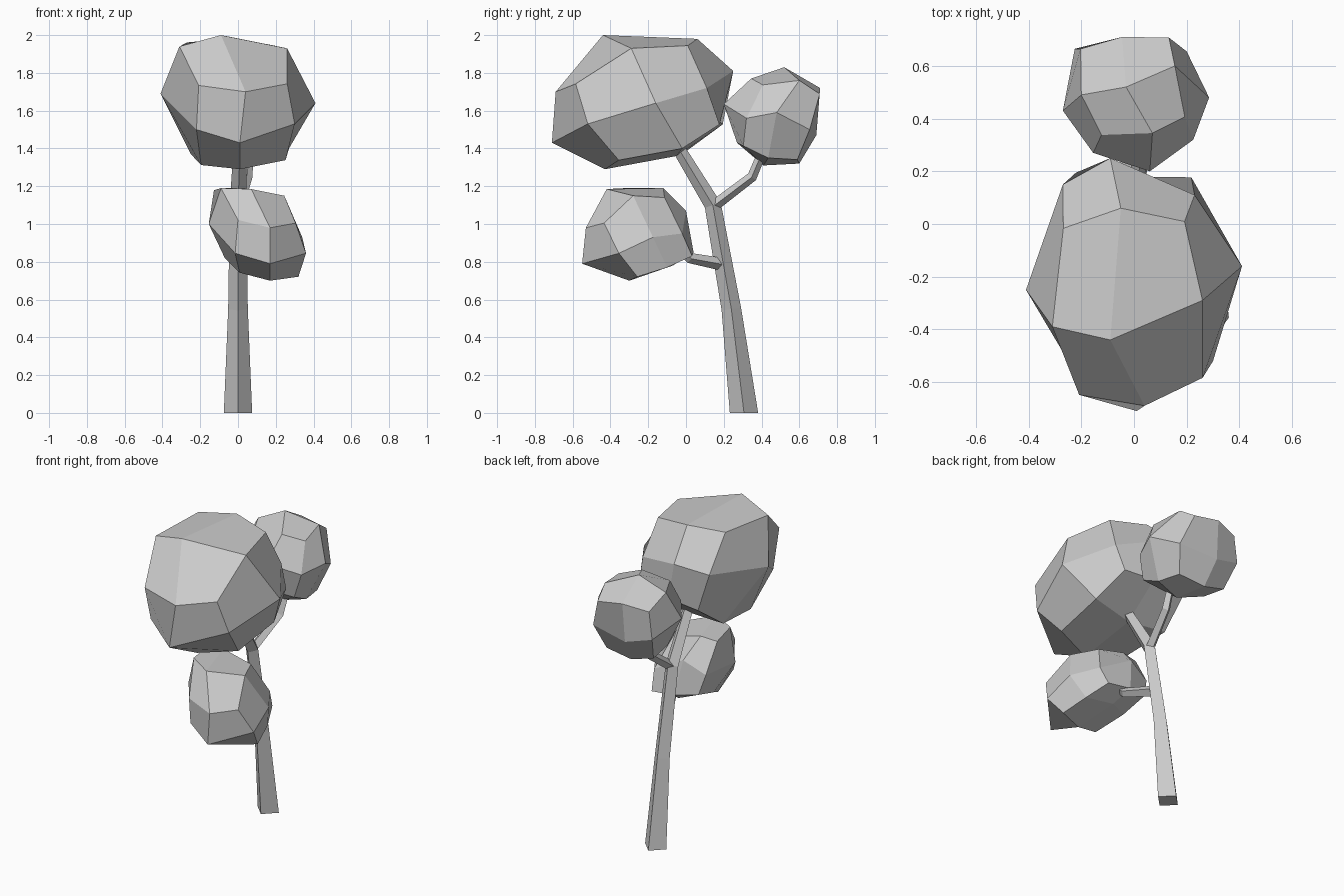
import bpy
import bmesh
from mathutils import Vector

cube = bpy.data.objects.get("Cube")
if cube:
    bpy.data.objects.remove(cube, do_unlink=True)

# One plain grey for the whole tree
grey = bpy.data.materials.new("light_grey")
grey.use_nodes = True
colour = (0.6, 0.6, 0.6, 1)
grey.diffuse_color = colour
grey.node_tree.nodes["Principled BSDF"].inputs["Base Color"].default_value = colour


def finish(name, bm):
    bmesh.ops.recalc_face_normals(bm, faces=bm.faces[:])
    mesh = bpy.data.meshes.new(name)
    bm.to_mesh(mesh)
    bm.free()
    mesh.materials.append(grey)
    obj = bpy.data.objects.new(name, mesh)
    bpy.context.collection.objects.link(obj)
    return obj


def crown(name, **points):
    """Faceted blob from a once-divided cube. Points are named by direction
    (top, down, front, back, left as -x, right as +x); corners round off between them."""
    points = {key: Vector(value) for key, value in points.items()}
    centre = sum(points.values(), Vector()) / len(points)

    bm = bmesh.new()
    bmesh.ops.create_cube(bm, size=2)
    bmesh.ops.subdivide_edges(bm, edges=bm.edges[:], cuts=1, use_grid_fill=True)
    for v in bm.verts:
        key = ""
        for value, letters in zip((v.co.z, v.co.y, v.co.x), ("DT", "FB", "LR")):
            if abs(value) > 0.5:
                key += letters[value > 0]
        if len(key) < 3:
            v.co = points[key]
        else:
            t, f, s = key
            v.co = centre + 0.43 * sum(
                (points[k] - centre for k in (t + f, t + s, f + s)), Vector())
    return finish(name, bm)


def limb(name, path, level_start=False):
    """Four-sided tapering limb; path holds (x, y, z, radius)."""
    bm = bmesh.new()
    points = [Vector(p[:3]) for p in path]
    rings = []
    for i, (p, (*_, radius)) in enumerate(zip(points, path)):
        tangent = points[min(i + 1, len(points) - 1)] - points[max(i - 1, 0)]
        if level_start and i == 0:
            tangent = Vector((0, 0, 1))
        across = tangent.cross(Vector((1, 0, 0))).normalized()
        side = across.cross(tangent).normalized()
        rings.append([bm.verts.new(p + d * radius)
                      for d in (side, across, -side, -across)])
    for a, b in zip(rings, rings[1:]):
        for k in range(4):
            n = (k + 1) % 4
            bm.faces.new((a[k], a[n], b[n], b[k]))
    bm.faces.new(rings[0])
    bm.faces.new(rings[-1])
    return finish(name, bm)


# Leaning trunk and its branches
limb("trunk", [(0, 0.307, 0, 0.075), (0, 0.24, 0.55, 0.052), (0, 0.142, 1.1, 0.044),
               (0.01, -0.04, 1.4, 0.034), (0.01, -0.08, 1.46, 0.03)], level_start=True)
limb("back_branch", [(0, 0.14, 1.09, 0.03), (0.05, 0.35, 1.25, 0.027),
                     (0.06, 0.42, 1.42, 0.023)])
limb("front_branch", [(0, 0.2, 0.785, 0.034), (0.09, 0.02, 0.82, 0.028),
                      (0.11, -0.06, 0.9, 0.025)])

# Leaf crowns
crown("main_crown",
      R=(0.41, -0.16, 1.64), L=(-0.41, -0.25, 1.69), F=(0.01, -0.71, 1.43),
      B=(-0.09, 0.25, 1.81), T=(-0.09, -0.44, 2.0), D=(0, -0.05, 1.36),
      TR=(0.26, -0.29, 1.93), TL=(-0.31, -0.39, 1.94),
      TF=(0.04, -0.69, 1.7), TB=(-0.05, 0.06, 1.98),
      FR=(0.3, -0.52, 1.53), FL=(-0.22, -0.57, 1.5),
      BR=(0.23, 0.11, 1.72), BL=(-0.27, 0.15, 1.75),
      DR=(0.27, -0.02, 1.4), DL=(-0.25, -0.02, 1.37),
      DF=(0.01, -0.43, 1.29), DB=(0, 0.18, 1.54))
crown("back_crown",
      R=(0.285, 0.48, 1.59), L=(-0.27, 0.43, 1.58), F=(0.06, 0.2, 1.635),
      B=(-0.05, 0.69, 1.47), T=(-0.03, 0.52, 1.83), D=(0.02, 0.41, 1.31),
      TR=(0.155, 0.6, 1.76), TL=(-0.2, 0.49, 1.75),
      TF=(0.07, 0.345, 1.77), TB=(-0.045, 0.71, 1.72),
      FR=(0.225, 0.32, 1.56), FL=(-0.155, 0.27, 1.6),
      BR=(0.2, 0.655, 1.5), BL=(-0.225, 0.665, 1.52),
      DR=(0.18, 0.435, 1.35), DL=(-0.17, 0.43, 1.38),
      DF=(0.03, 0.27, 1.43), DB=(-0.03, 0.6, 1.32))
crown("front_crown",
      R=(0.34, -0.175, 0.93), L=(-0.155, -0.28, 1.0), F=(0.17, -0.55, 0.79),
      B=(0.02, 0, 1.07), T=(0.07, -0.42, 1.185), D=(0.1, -0.07, 0.78),
      TR=(0.245, -0.28, 1.15), TL=(-0.09, -0.32, 1.19),
      TF=(0.17, -0.53, 0.98), TB=(-0.02, -0.12, 1.19),
      FR=(0.36, -0.355, 0.845), FL=(-0.015, -0.46, 0.845),
      BR=(0.24, -0.02, 0.95), BL=(-0.12, -0.03, 1.0),
      DR=(0.28, -0.1, 0.77), DL=(-0.07, -0.18, 0.82),
      DF=(0.17, -0.3, 0.7), DB=(0.06, 0.04, 0.85))
